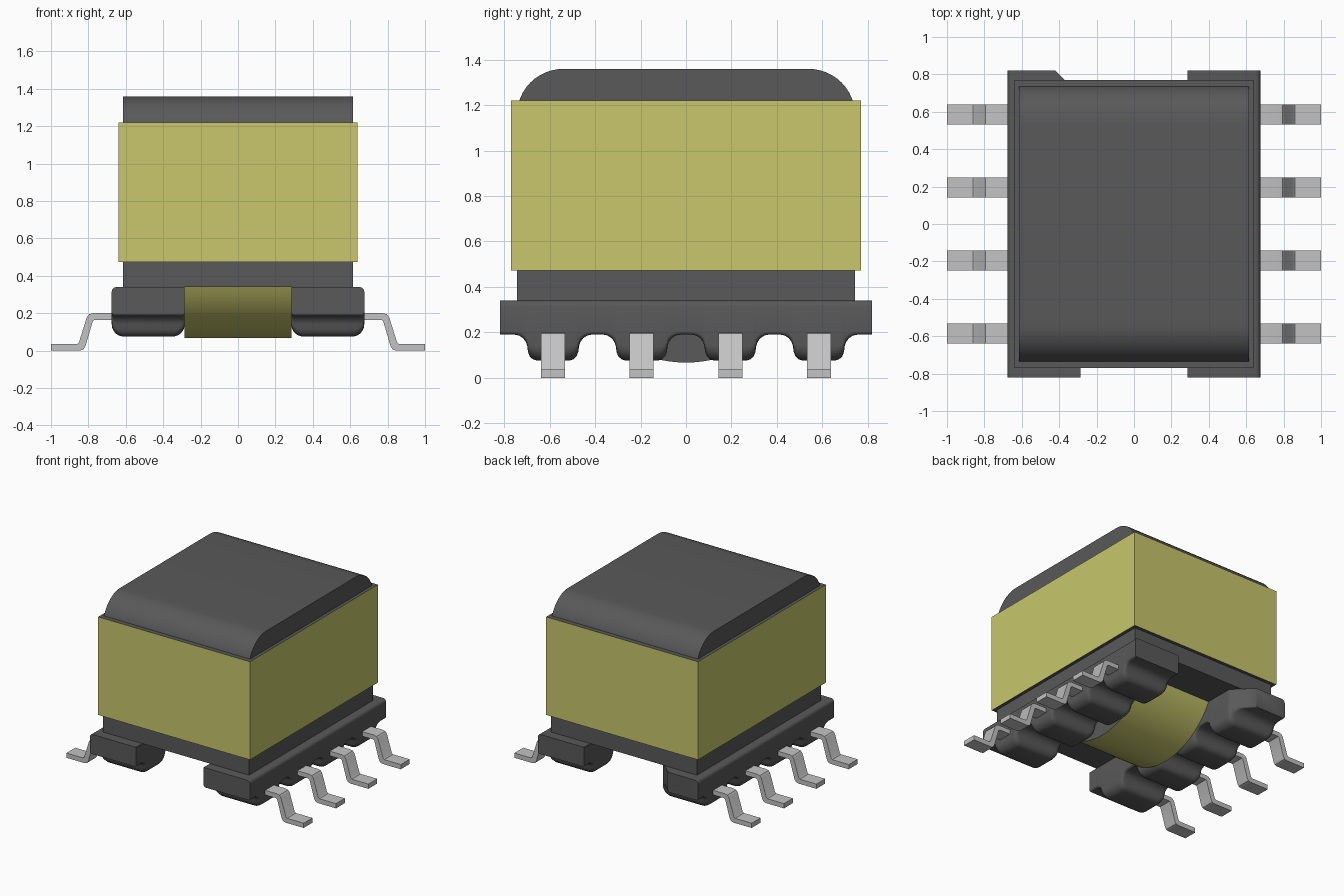
import bpy, bmesh, math

if "Cube" in bpy.data.objects:
    bpy.data.objects.remove(bpy.data.objects["Cube"])


def material(name, rgb):
    m = bpy.data.materials.new(name)
    m.use_nodes = True
    col = (*rgb, 1)
    m.diffuse_color = col
    m.node_tree.nodes["Principled BSDF"].inputs["Base Color"].default_value = col
    return m


DARK = material("dark grey", (0.1, 0.1, 0.1))
YELLOW = material("tape yellow", (0.58, 0.57, 0.15))
METAL = material("pin metal", (0.54, 0.54, 0.54))


def loft(name, rings, mats, rule=None, angle=35):
    """Join matching rings of points into a closed solid."""
    bm = bmesh.new()
    vs = [[bm.verts.new(p) for p in r] for r in rings]
    n = len(vs[0])
    for a, b in zip(vs, vs[1:]):
        for i in range(n):
            bm.faces.new((a[i], a[(i + 1) % n], b[(i + 1) % n], b[i]))
    bm.faces.new(vs[0])
    bm.faces.new(vs[-1])
    bmesh.ops.recalc_face_normals(bm, faces=bm.faces)
    if rule:
        for f in bm.faces:
            f.material_index = rule(f.normal)
    me = bpy.data.meshes.new(name)
    bm.to_mesh(me)
    bm.free()
    for m in mats:
        me.materials.append(m)
    ob = bpy.data.objects.new(name, me)
    bpy.context.collection.objects.link(ob)
    bpy.ops.object.select_all(action='DESELECT')
    ob.select_set(True)
    bpy.context.view_layer.objects.active = ob
    bpy.ops.object.shade_smooth_by_angle(angle=math.radians(angle))
    return ob


def arc(cx, cz, r, a0, a1, n):
    return [(cx + r * math.cos(math.radians(a0 + (a1 - a0) * i / n)),
             cz + r * math.sin(math.radians(a0 + (a1 - a0) * i / n)))
            for i in range(n + 1)]


# Core block with rounded front and back top edges
R = 0.205
core = ([(-0.745, 0.34), (0.745, 0.34)]
        + arc(0.745 - R, 1.36 - R, R, 0, 90, 12)
        + arc(R - 0.745, 1.36 - R, R, 90, 180, 12))
loft("core", [[(x, y, z) for y, z in core] for x in (-0.615, 0.615)], [DARK])

# Tape wrap: yellow sides, dark rims
tape = [(-0.64, -0.77), (0.64, -0.77), (0.64, 0.77), (-0.64, 0.77)]
loft("tape_wrap", [[(x, y, z) for x, y in tape] for z in (0.473, 1.22)],
     [YELLOW, DARK], lambda n: 1 if abs(n.z) > 0.5 else 0)

# Winding drum bulging under the core, with dark end flanges
half = math.degrees(math.acos(0.255 / 0.53))
drum = arc(0, 0.597, 0.53, 270 - half, 270 + half, 32)
loft("winding", [[(x, y, z) for y, z in drum] for x in (-0.285, 0.285)],
     [YELLOW, DARK], lambda n: 1 if abs(n.x) > 0.5 else 0)

# Base rails: depth varies along y to form four rounded feet
PIN_Y = (-0.585, -0.195, 0.195, 0.585)
FOOT = [(0.17, 0.19), (0.15, 0.186), (0.132, 0.174), (0.12, 0.157),
        (0.114, 0.14), (0.111, 0.115), (0.103, 0.094), (0.089, 0.081),
        (0.068, 0.075)]


def rail_section(s, y, zb):
    depth = (0.19 - zb) / 0.115
    r = 0.015 + 0.05 * depth
    inner, outer = 0.285, 0.675
    # Chamfered corner marking the first pin
    if s < 0 and y > 0.685:
        inner += y - 0.685
    pts = (arc(inner + r, zb + r, r, 180, 270, 6)
           + arc(outer - r, zb + r, r, 270, 360, 6)
           + arc(outer - 0.025, 0.315, 0.025, 0, 90, 4)
           + [(inner, 0.34)])
    return [(s * x, y, z) for x, z in pts]


stations = [(-0.82, 0.19)]
for c in PIN_Y:
    stations += [(c - d, z) for d, z in FOOT]
    stations += [(c + d, z) for d, z in reversed(FOOT)]
stations += [(0.82, 0.19)]

# Gull-wing pin profile, in x and z
PIN = [(0.6, 0.2), (0.775, 0.2), (0.795, 0.195), (0.808, 0.18), (0.85, 0.045),
       (0.86, 0.036), (1.0, 0.036), (1.0, 0.0), (0.845, 0.0), (0.827, 0.006),
       (0.816, 0.022), (0.776, 0.158), (0.768, 0.165), (0.6, 0.165)]

for s, side in ((1, "left"), (-1, "right")):
    loft(f"{side}_base_rail", [rail_section(s, y, z) for y, z in stations],
         [DARK], angle=45)
    for i, c in enumerate(PIN_Y):
        loft(f"{side}_pin_{i + 1}",
             [[(s * x, y, z) for x, z in PIN] for y in (c - 0.053, c + 0.053)],
             [METAL])
